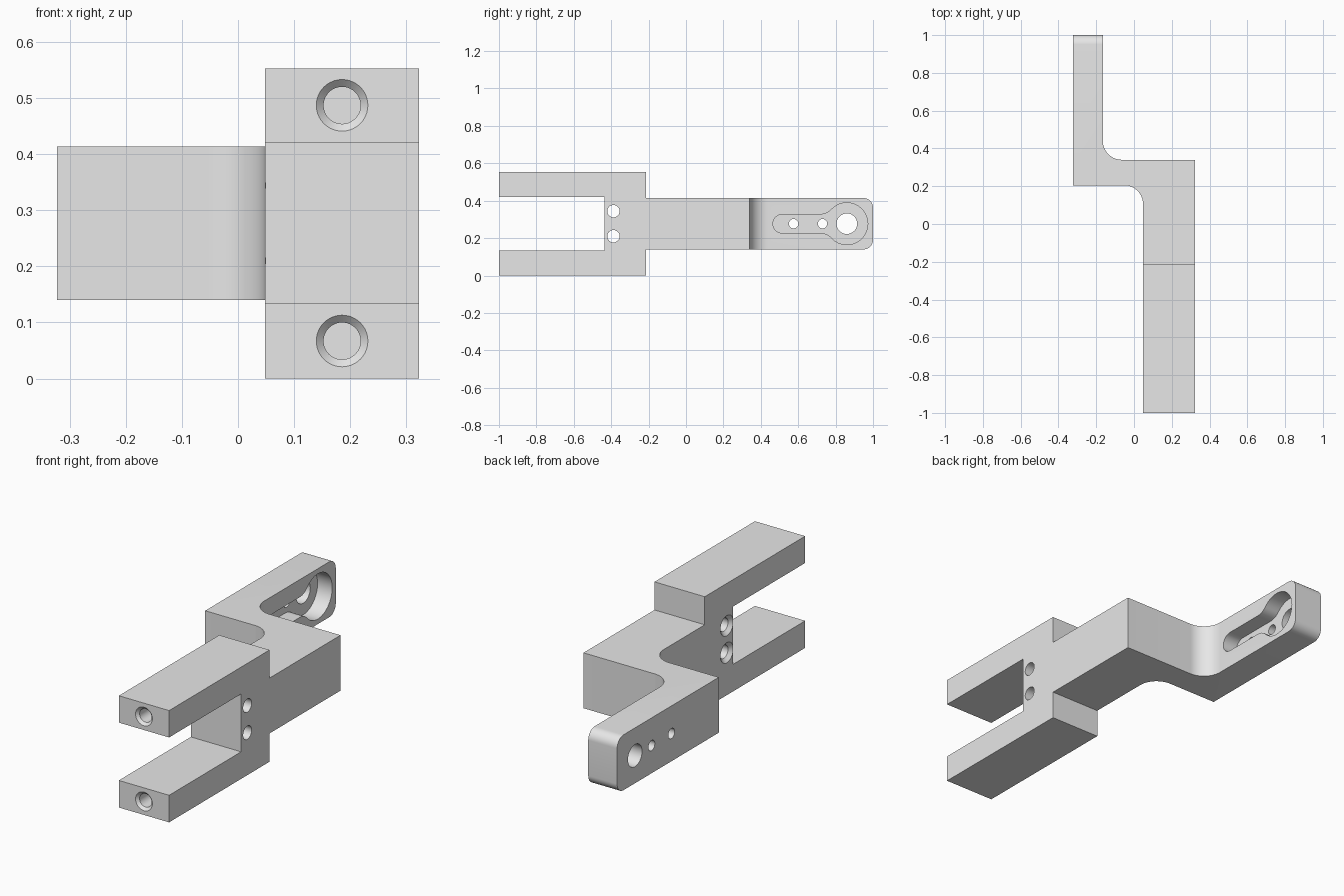
import bpy, bmesh
from math import sin, cos, pi, radians, atan2, sqrt
from mathutils import Vector

cube = bpy.data.objects.get("Cube")
if cube:
    bpy.data.objects.remove(cube, do_unlink=True)

GREY = bpy.data.materials.new("light grey metal")
GREY.use_nodes = True
GREY.diffuse_color = (0.8, 0.8, 0.8, 1)
GREY.node_tree.nodes["Principled BSDF"].inputs["Base Color"].default_value = (0.8, 0.8, 0.8, 1)

MID = 0.277                   # height of the centre line
HALF = 0.137                  # half height of the neck and arm
X0, X1 = 0.048, 0.323         # fork sides
ARM = -0.165                  # inner face of the thin arm


def arc(cx, cy, r, a0, a1, n=16):
    """Points on an arc, angles in degrees."""
    return [(cx + r * cos(radians(a0 + (a1 - a0) * i / n)),
             cy + r * sin(radians(a0 + (a1 - a0) * i / n))) for i in range(n + 1)]


def place(axis, p, t):
    """Put outline point p at distance t along the axis."""
    u, v = p
    return Vector({"X": (t, u, v), "Y": (u, t, v), "Z": (u, v, t)}[axis])


def loft(name, axis, sections):
    """Solid through matching outlines: sections = [(distance, outline)]."""
    bm = bmesh.new()
    rings = [[bm.verts.new(place(axis, p, t)) for p in pts] for t, pts in sections]
    n = len(rings[0])
    bm.faces.new(rings[0])
    bm.faces.new(rings[-1])
    for a, b in zip(rings, rings[1:]):
        for i in range(n):
            j = (i + 1) % n
            bm.faces.new((a[i], a[j], b[j], b[i]))
    bmesh.ops.recalc_face_normals(bm, faces=bm.faces)
    mesh = bpy.data.meshes.new(name)
    bm.to_mesh(mesh)
    bm.free()
    mesh.materials.append(GREY)
    ob = bpy.data.objects.new(name, mesh)
    bpy.context.collection.objects.link(ob)
    return ob


def bore(name, axis, centre, stations):
    """Round cutter with a radius at each distance along the axis."""
    return loft(name, axis, [(t, arc(*centre, r, 0, 360, 40)[:-1]) for t, r in stations])


def activate(ob):
    bpy.ops.object.select_all(action="DESELECT")
    ob.select_set(True)
    bpy.context.view_layer.objects.active = ob


def combine(target, tool, operation):
    tool.hide_render = True
    mod = target.modifiers.new(tool.name, "BOOLEAN")
    mod.operation, mod.solver, mod.object = operation, "EXACT", tool
    activate(target)
    bpy.ops.object.modifier_apply(modifier=mod.name)
    bpy.data.objects.remove(tool, do_unlink=True)


# Stepped plan outline with two inner fillets
plan = [(X0, -1.1), (X1, -1.1), (X1, 0.34)]
plan += arc(ARM + 0.1, 0.44, 0.1, 270, 180)
plan += [(ARM, 1.1), (-X1, 1.1), (-X1, 0.205)]
plan += arc(X0 - 0.1, 0.105, 0.1, 90, 0)
bracket = loft("fork_bracket", "Z", [(-0.1, plan), (0.7, plan)])

# Side outline: two fork prongs, neck and rounded arm end
lo, hi = MID - HALF, MID + HALF
side = [(-1, 0), (-0.215, 0), (-0.215, lo)]
side += arc(0.95, lo + 0.05, 0.05, -90, 0, 10) + arc(0.95, hi - 0.05, 0.05, 0, 90, 10)
side += [(-0.215, hi), (-0.215, 0.553), (-1, 0.553)]
side += [(-1, 0.42), (-0.437, 0.42), (-0.437, 0.134), (-1, 0.134)]
combine(bracket, loft("side_outline", "X", [(-0.5, side), (0.5, side)]), "INTERSECT")

# Keyhole pocket in the arm, with blended shoulders
eye, slot, ring, neck = 0.86, 0.05, 0.112, 0.72
d = eye - neck
blend = (d * d + slot * slot - ring * ring) / (2 * (ring - slot))
turn = atan2(slot + blend, d) * 180 / pi
upper = arc(neck, MID + slot + blend, blend, -90, -turn, 8)
lower = [(y, 2 * MID - z) for y, z in reversed(upper)]
outline = upper + arc(eye, MID, ring, 180 - turn, turn - 180, 40)[1:-1] + lower
outline += arc(0.515, MID, slot, 270, 90, 16)
combine(bracket, loft("keyhole_pocket", "X", [(ARM - 0.08, outline), (ARM + 0.05, outline)]),
        "DIFFERENCE")

# Through holes in the pocket floor
for y, r in ((eye, 0.055), (0.73, 0.025), (0.575, 0.025)):
    combine(bracket, bore("arm_hole", "X", (y, MID), [(-0.4, r), (ARM - 0.04, r)]), "DIFFERENCE")

# Countersunk cross holes behind the fork slot
for z in (MID - 0.067, MID + 0.067):
    combine(bracket, bore("cross_hole", "X", (-0.388, z),
                          [(X0 - 0.01, 0.06), (X0 + 0.017, 0.033), (X1 + 0.1, 0.033)]),
            "DIFFERENCE")

# Countersunk blind holes in the prong ends
for z in (0.067, 0.487):
    combine(bracket, bore("prong_hole", "Y", ((X0 + X1) / 2, z),
                          [(-1.01, 0.056), (-0.987, 0.033), (-0.75, 0.033)]), "DIFFERENCE")

activate(bracket)
bpy.ops.object.shade_smooth_by_angle(angle=radians(30))
